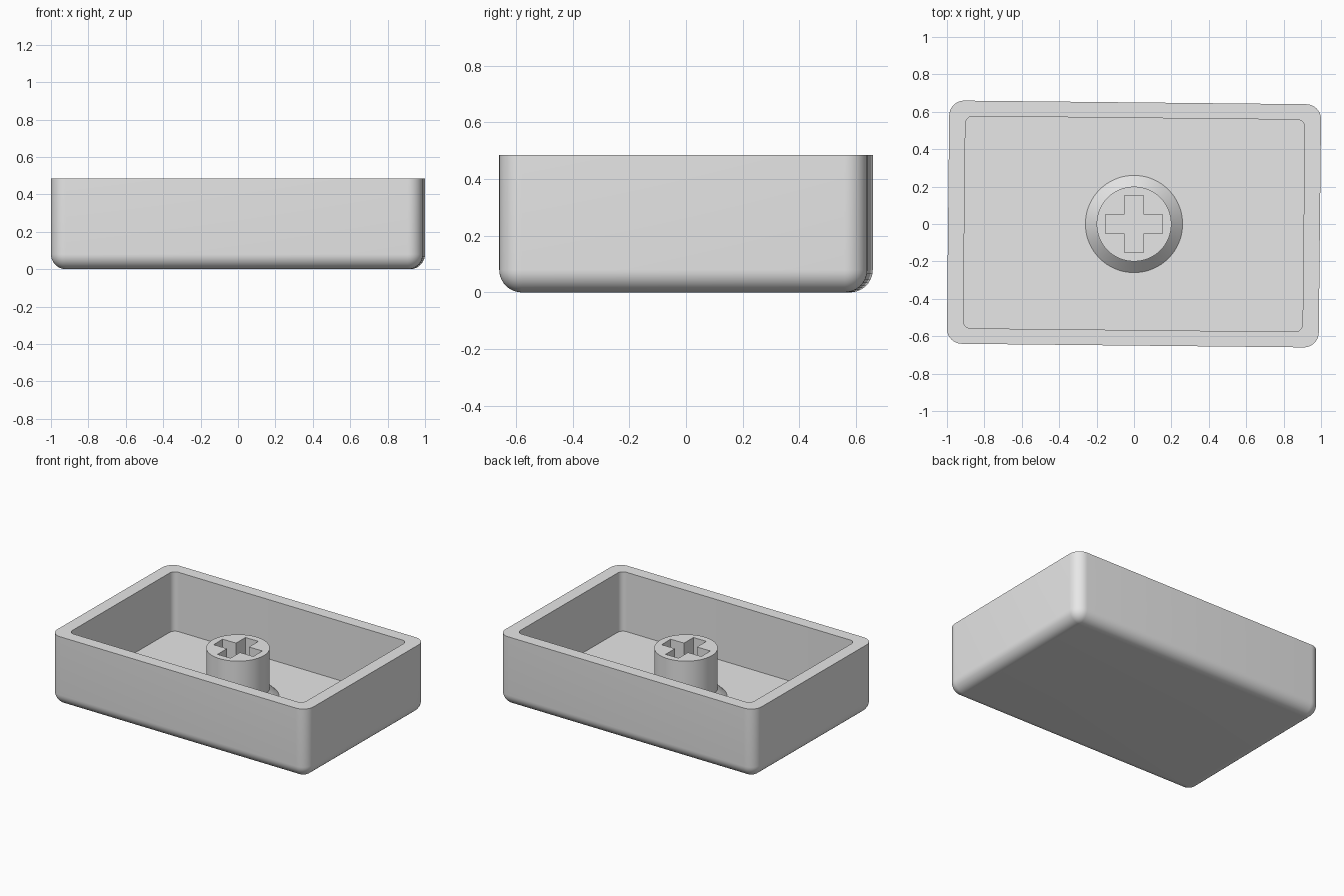
import bpy
import bmesh
import math

if "Cube" in bpy.data.objects:
    bpy.data.objects.remove(bpy.data.objects["Cube"])

grey = bpy.data.materials.new("light grey plastic")
grey.diffuse_color = (0.8, 0.8, 0.8, 1)
grey.use_nodes = True
grey.node_tree.nodes["Principled BSDF"].inputs["Base Color"].default_value = grey.diffuse_color

TURN = -0.0105      # slight twist of the tray around z
HEIGHT = 0.485
FLOOR = 0.072
ROUND = 0.08        # outer corner and bottom edge radius


def rounded_rect(hx, hy, r, z, steps=10):
    """Closed ring of points around a rounded rectangle."""
    ring = []
    for quarter, (sx, sy) in enumerate([(1, 1), (-1, 1), (-1, -1), (1, -1)]):
        for i in range(steps + 1):
            a = (quarter + i / steps) * math.pi / 2
            ring.append((sx * (hx - r) + r * math.cos(a),
                         sy * (hy - r) + r * math.sin(a), z))
    return ring


def circle(r, z, steps=64):
    return [(r * math.cos(2 * math.pi * i / steps),
             r * math.sin(2 * math.pi * i / steps), z) for i in range(steps)]


def loft(name, rings):
    """Skin a stack of equal rings and cap both ends."""
    bm = bmesh.new()
    loops = [[bm.verts.new(p) for p in ring] for ring in rings]
    for low, high in zip(loops, loops[1:]):
        n = len(low)
        for i in range(n):
            j = (i + 1) % n
            bm.faces.new((low[i], low[j], high[j], high[i]))
    bm.faces.new(loops[0][::-1])
    bm.faces.new(loops[-1])
    bmesh.ops.recalc_face_normals(bm, faces=bm.faces)
    mesh = bpy.data.meshes.new(name)
    bm.to_mesh(mesh)
    bm.free()
    mesh.materials.append(grey)
    obj = bpy.data.objects.new(name, mesh)
    bpy.context.collection.objects.link(obj)
    return obj


def smooth(obj):
    bpy.ops.object.select_all(action='DESELECT')
    obj.select_set(True)
    bpy.context.view_layer.objects.active = obj
    bpy.ops.object.shade_smooth_by_angle(angle=math.radians(30))


# Tray: rounded underside, straight walls, flat rim, sharp-edged cavity
rings = []
for i in range(11):
    a = i / 10 * math.pi / 2
    inset = ROUND * (1 - math.sin(a))
    rings.append(rounded_rect(0.994 - inset, 0.65 - inset,
                              max(ROUND - inset, 0.0005),
                              ROUND * (1 - math.cos(a))))
rings.append(rounded_rect(0.994, 0.65, ROUND, HEIGHT))
rings.append(rounded_rect(0.907, 0.567, 0.04, HEIGHT))
rings.append(rounded_rect(0.907, 0.567, 0.04, FLOOR))
tray = loft("tray", rings)
tray.rotation_euler.z = TURN
smooth(tray)

# Post with a flared foot
post = loft("post", [circle(0.26, FLOOR - 0.01), circle(0.26, FLOOR),
                     circle(0.20, FLOOR + 0.06), circle(0.20, 0.41)])

# Cross-shaped socket cut into the post
L, W = 0.153, 0.05
arm = [(L, -W), (L, W), (W, W)]
cross = []
for q in range(4):
    c, s = round(math.cos(q * math.pi / 2)), round(math.sin(q * math.pi / 2))
    cross += [(x * c - y * s, x * s + y * c) for x, y in arm]
cutter = loft("socket_cutter", [[(x, y, z) for x, y in cross]
                                for z in (FLOOR + 0.002, 0.6)])
cutter.hide_render = True
cutter.hide_viewport = True

cut = post.modifiers.new("socket", 'BOOLEAN')
cut.operation = 'DIFFERENCE'
cut.solver = 'EXACT'
cut.object = cutter
smooth(post)
